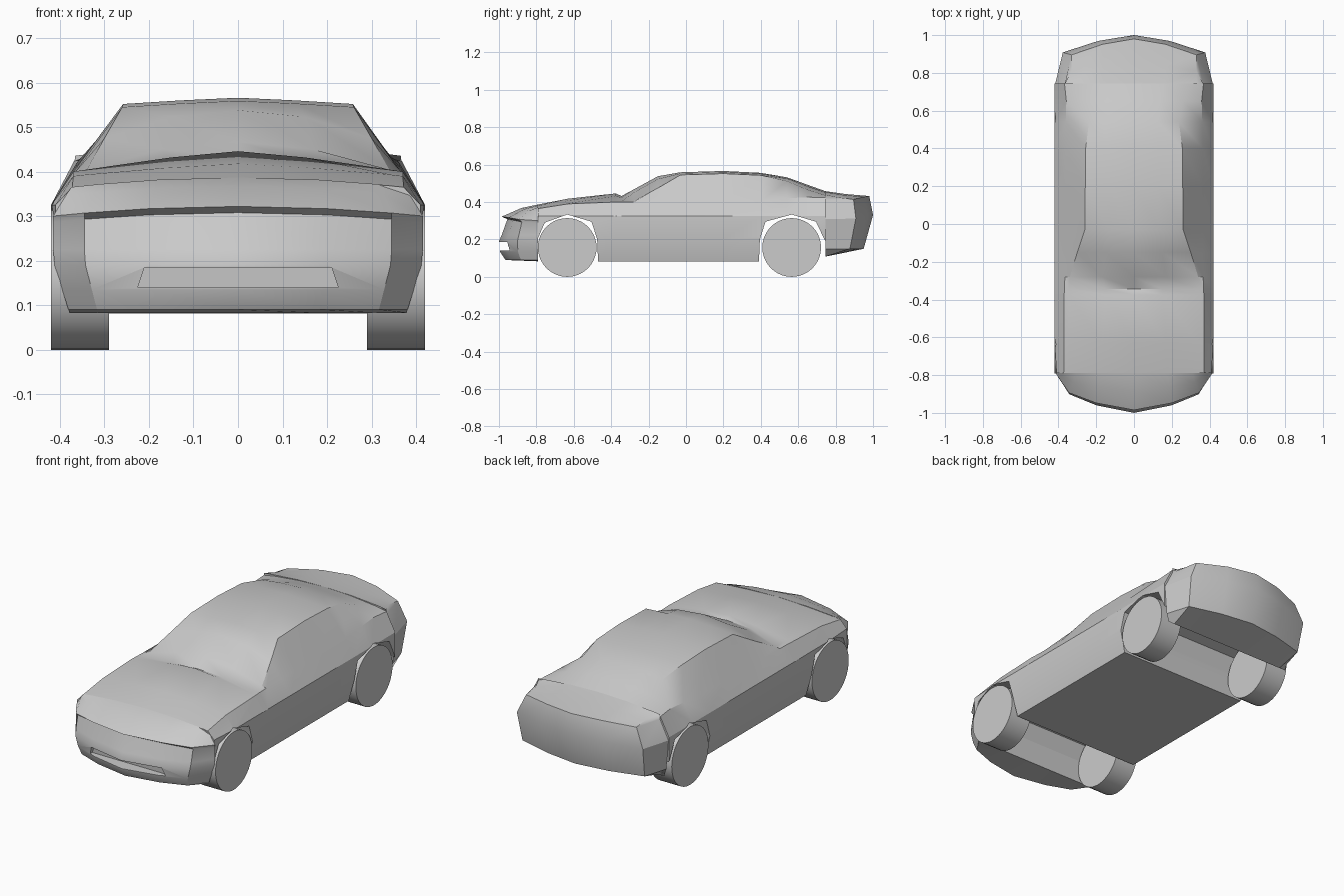
import bpy, bmesh, math

if "Cube" in bpy.data.objects:
    bpy.data.objects.remove(bpy.data.objects["Cube"])


def make_mesh(name, verts, faces, helper=False):
    bm = bmesh.new()
    vs = [bm.verts.new(v) for v in verts]
    for f in faces:
        bm.faces.new([vs[i] for i in f])
    bmesh.ops.remove_doubles(bm, verts=bm.verts, dist=1e-5)
    bmesh.ops.recalc_face_normals(bm, faces=bm.faces)
    me = bpy.data.meshes.new(name)
    bm.to_mesh(me)
    bm.free()
    ob = bpy.data.objects.new(name, me)
    bpy.context.collection.objects.link(ob)
    ob.hide_render = helper
    return ob


def loft(name, rings, helper=False):
    n = len(rings[0])
    verts = [p for r in rings for p in r]
    faces = [(i * n + j, i * n + (j + 1) % n, (i + 1) * n + (j + 1) % n, (i + 1) * n + j)
             for i in range(len(rings) - 1) for j in range(n)]
    faces += [tuple(range(n)), tuple(range(len(verts) - n, len(verts)))]
    return make_mesh(name, verts, faces, helper)


def select(ob):
    bpy.ops.object.select_all(action='DESELECT')
    ob.select_set(True)
    bpy.context.view_layer.objects.active = ob


def cut(ob, cutter):
    m = ob.modifiers.new("cut", 'BOOLEAN')
    m.operation, m.solver, m.object = 'DIFFERENCE', 'EXACT', cutter
    select(ob)
    bpy.ops.object.modifier_apply(modifier=m.name)
    bpy.data.objects.remove(cutter)


def smooth(ob, angle=28):
    select(ob)
    bpy.ops.object.shade_smooth_by_angle(angle=math.radians(angle))


# Cabin and hood: y, shoulder x/z, upper edge x/z, middle x/z, centre z
stations = [
    (-.79, .372, .365, .345, .368, .17, .380, .387),
    (-.63, .370, .390, .345, .393, .17, .408, .418),
    (-.375, .370, .400, .345, .404, .15, .432, .446),
    (-.345, .368, .400, .345, .403, .15, .424, .432),
    (-.28, .366, .400, .340, .404, .17, .450, .467),
    (-.15, .365, .400, .300, .475, .15, .523, .538),
    (-.03, .365, .400, .260, .545, .13, .553, .559),
    (.20, .365, .402, .258, .552, .13, .560, .566),
    (.40, .365, .408, .256, .543, .13, .551, .556),
    (.54, .362, .420, .238, .512, .13, .526, .532),
    (.65, .358, .426, .260, .466, .14, .484, .492),
    (.745, .368, .424, .300, .436, .15, .452, .458),
]
rings = []
for y, cx, cz, dx, dz, ex, ez, fz in stations:
    wide = .41 if y < -.7 else .42
    half = [(.39, .082), (wide, .20), (wide, .325), (cx, cz), (dx, dz), (ex, ez)]
    ring = half + [(0, fz)] + [(-x, z) for x, z in reversed(half)]
    rings.append([(x, y, z) for x, z in ring])
body = loft("body", rings)

# Wheel arches cut through the full width
front_arch = [(-.82, 0), (-.82, .15), (-.79, .21), (-.755, .29), (-.635, .333),
              (-.505, .295), (-.475, .2), (-.47, .08), (-.47, 0)]
rear_arch = [(.39, 0), (.39, .08), (.395, .2), (.425, .295), (.565, .333),
             (.695, .295), (.74, .2), (.78, .12), (.78, 0)]
for prof in (front_arch, rear_arch):
    cut(body, loft("arch_cutter", [[(x, y, z) for y, z in prof] for x in (-.6, .6)], True))
smooth(body)


def width(z):
    if z < .2:
        return .91 + .09 * max(0, z - .08) / .12
    return 1 if z < .325 else max(.87, 1 - (z - .325) * 1.6)


# Nose and tail: side profile swept across the car, wrapping round the corners
def end_part(name, base, profile, columns):
    cols = [(-x, s) for x, s in reversed(columns) if x] + columns
    rings = [[(x * width(z), base + (y - base) * s,
               z - (.02 * (x / .4) ** 2 if z > .3 else 0)) for y, z in profile]
             for x, s in cols]
    return loft(name, rings)


nose = end_part("nose", -.79,
                [(-.79, .387), (-.88, .368), (-.985, .322), (-.955, .308), (-.985, .225),
                 (-1, .19), (-.995, .135), (-.965, .09), (-.79, .083)],
                [(0, 1), (.2, .81), (.345, .53), (.415, 0)])
# Lower grille opening
grille = [(-.21, .185), (.21, .185), (.225, .14), (-.225, .14)]
cut(nose, loft("grille_cutter", [[(x, y + abs(x) * .18, z) for x, z in grille]
                                 for y in (-1.1, -.965)], True))
smooth(nose)

tail = end_part("tail", .745,
                [(.745, .458), (.85, .443), (.98, .432), (1, .33), (.95, .15), (.745, .108)],
                [(0, 1), (.19, .88), (.38, .64), (.42, 0)])
smooth(tail)

# Wheels
for end, y in (("front", -.635), ("rear", .565)):
    for side, sx in (("left", 1), ("right", -1)):
        bpy.ops.mesh.primitive_cylinder_add(vertices=40, radius=.157, depth=.13,
                                            location=(sx * .355, y, .157),
                                            rotation=(0, math.pi / 2, 0))
        wheel = bpy.context.object
        wheel.name = f"{end}_{side}_wheel"
        smooth(wheel)
